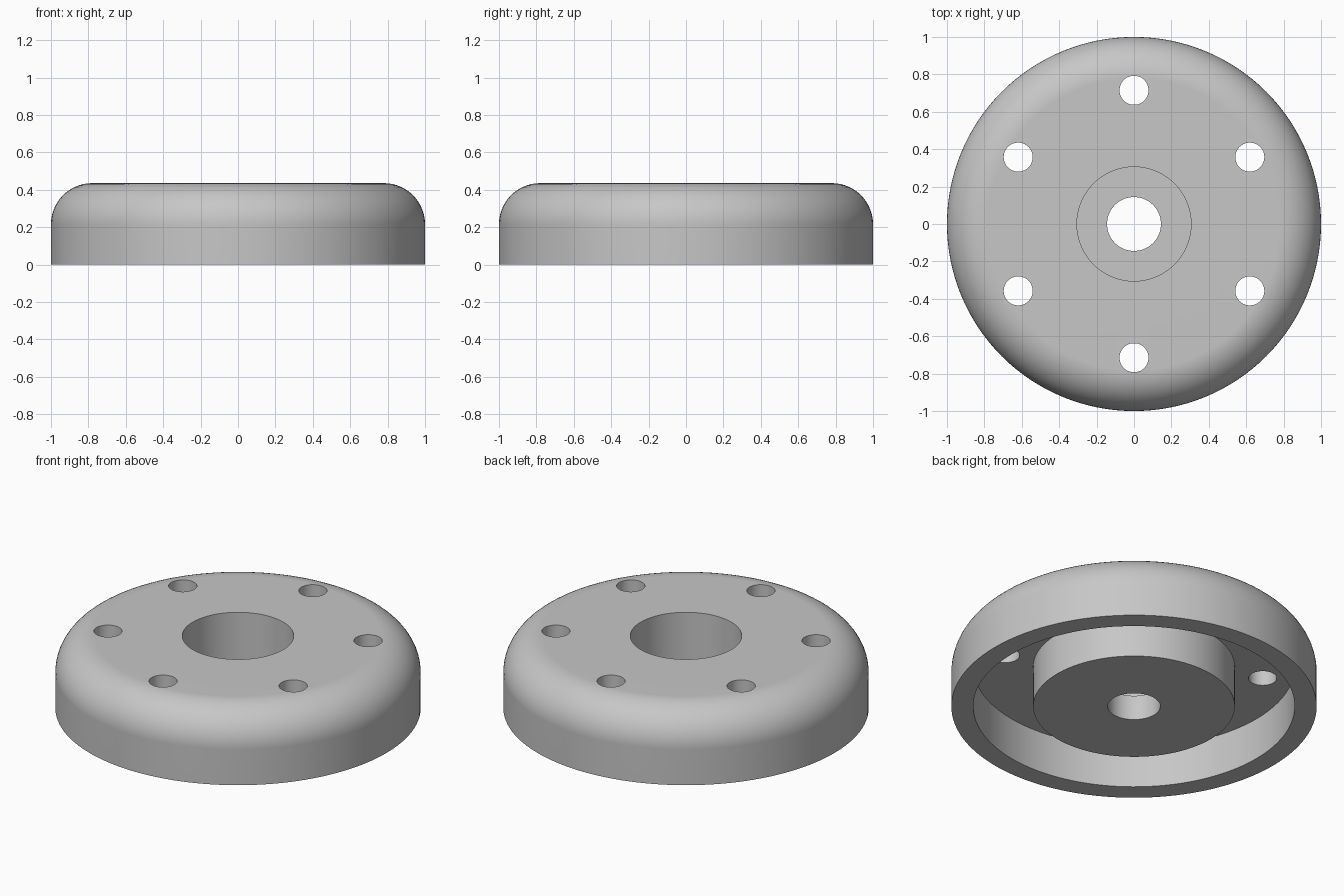
import bpy, bmesh
from math import pi, sin, cos, radians
from mathutils import Matrix

cube = bpy.data.objects.get("Cube")
if cube:
    bpy.data.objects.remove(cube, do_unlink=True)

# Main sizes
HEIGHT, OUTER_R, FILLET = 0.436, 1.0, 0.22
BORE_R, COUNTERBORE_R, COUNTERBORE_FLOOR = 0.144, 0.305, 0.15
HUB_R, RIM_INNER_R, CAVITY_TOP = 0.552, 0.88, 0.25
BOLT_R, BOLT_CIRCLE, BOLT_COUNT = 0.0775, 0.715, 6
SEGMENTS, FILLET_STEPS = 128, 14

grey = bpy.data.materials.new("light grey metal")
grey.use_nodes = True
grey.diffuse_color = (0.57, 0.57, 0.57, 1)
grey.node_tree.nodes["Principled BSDF"].inputs["Base Color"].default_value = grey.diffuse_color


def make_object(name, bm):
    bmesh.ops.recalc_face_normals(bm, faces=bm.faces)
    mesh = bpy.data.meshes.new(name)
    bm.to_mesh(mesh)
    bm.free()
    obj = bpy.data.objects.new(name, mesh)
    bpy.context.collection.objects.link(obj)
    mesh.materials.append(grey)
    return obj


def revolve(name, profile):
    """Spin a closed (radius, height) profile around z."""
    bm = bmesh.new()
    verts = [bm.verts.new((r, 0, z)) for r, z in profile]
    edges = [bm.edges.new((v, verts[i - 1])) for i, v in enumerate(verts)]
    bmesh.ops.spin(bm, geom=verts + edges, cent=(0, 0, 0), axis=(0, 0, 1),
                   angle=2 * pi, steps=SEGMENTS, use_merge=True)
    bmesh.ops.remove_doubles(bm, verts=bm.verts, dist=1e-5)
    return make_object(name, bm)


# Wheel body: rounded rim, stepped centre bore, hub and ring cavity below
fillet = []
for i in range(FILLET_STEPS + 1):
    a = pi / 2 * i / FILLET_STEPS
    fillet.append((OUTER_R - FILLET + FILLET * cos(a),
                   HEIGHT - FILLET + FILLET * sin(a)))
profile = [(RIM_INNER_R, 0), (OUTER_R, 0)] + fillet + [
    (COUNTERBORE_R, HEIGHT), (COUNTERBORE_R, COUNTERBORE_FLOOR),
    (BORE_R, COUNTERBORE_FLOOR), (BORE_R, 0),
    (HUB_R, 0), (HUB_R, CAVITY_TOP), (RIM_INNER_R, CAVITY_TOP)]
body = revolve("wheel_body", profile)

# Bolt holes through the web
bm = bmesh.new()
for i in range(BOLT_COUNT):
    a = radians(90) + 2 * pi * i / BOLT_COUNT
    place = Matrix.Translation((BOLT_CIRCLE * cos(a), BOLT_CIRCLE * sin(a), HEIGHT))
    bmesh.ops.create_cone(bm, cap_ends=True, segments=48, radius1=BOLT_R,
                          radius2=BOLT_R, depth=0.6, matrix=place)
cutter = make_object("bolt_hole_cutter", bm)
cutter.hide_render = True

cut = body.modifiers.new("bolt holes", "BOOLEAN")
cut.operation = "DIFFERENCE"
cut.solver = "EXACT"
cut.object = cutter

bpy.ops.object.select_all(action="DESELECT")
body.select_set(True)
bpy.context.view_layer.objects.active = body
bpy.ops.object.modifier_apply(modifier=cut.name)
bpy.data.objects.remove(cutter, do_unlink=True)

# Smooth curves, crisp edges
bpy.ops.object.shade_smooth_by_angle(angle=radians(30))
weighted = body.modifiers.new("even shading", "WEIGHTED_NORMAL")
weighted.keep_sharp = True
